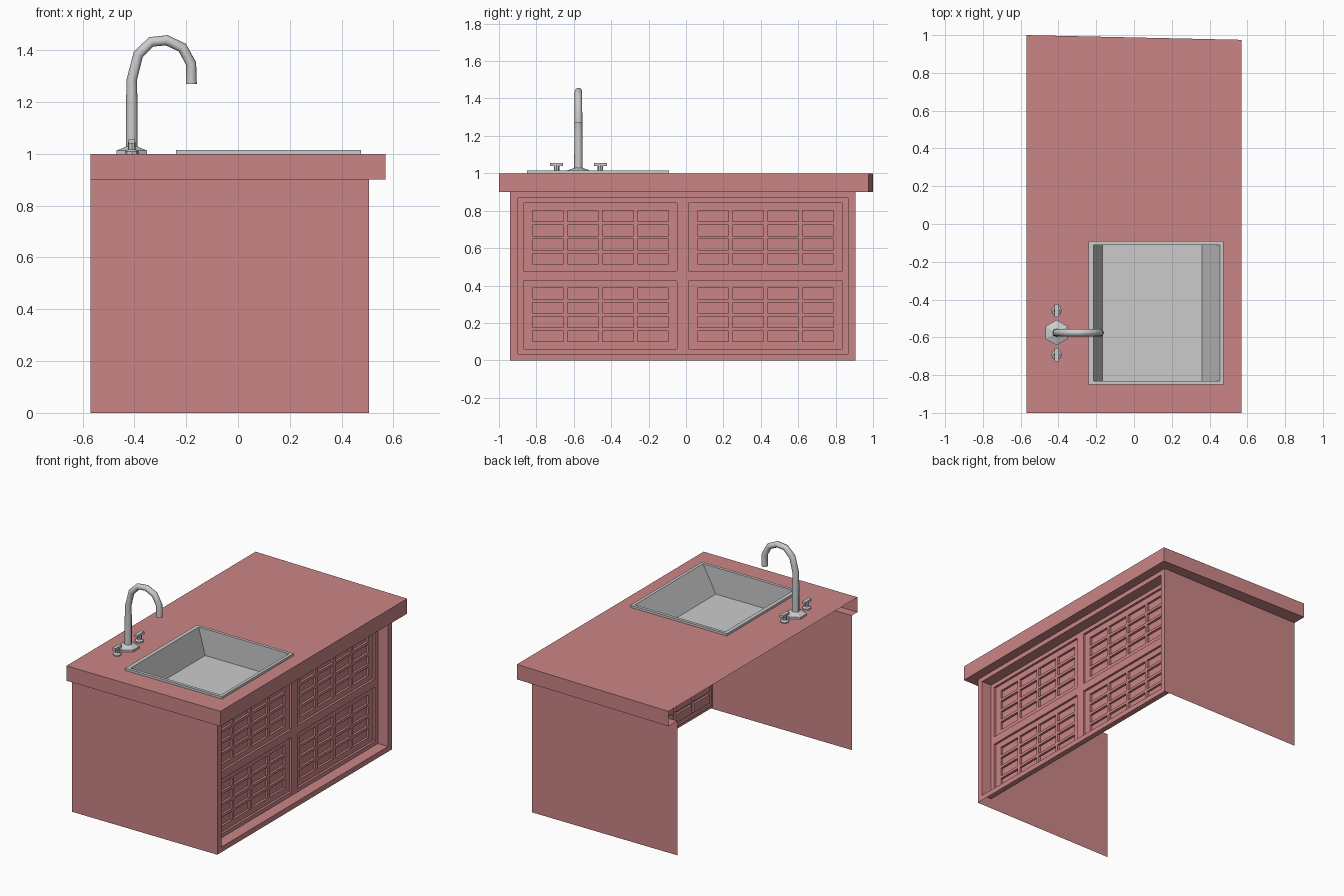
import bpy, bmesh, math
from mathutils import Vector

if "Cube" in bpy.data.objects:
    bpy.data.objects.remove(bpy.data.objects["Cube"])

red = bpy.data.materials.new("red_paint")
red.diffuse_color = (0.60, 0.235, 0.24, 1)
red.use_nodes = True
red.node_tree.nodes["Principled BSDF"].inputs["Base Color"].default_value = red.diffuse_color


def make(name, bm, mat=None):
    me = bpy.data.meshes.new(name)
    bmesh.ops.remove_doubles(bm, verts=bm.verts, dist=0.0005)
    bm.to_mesh(me)
    bm.free()
    ob = bpy.data.objects.new(name, me)
    bpy.context.collection.objects.link(ob)
    if mat:
        me.materials.append(mat)
    return ob


def face(bm, *pts):
    return bm.faces.new([bm.verts.new(p) for p in pts])


# shared sizes
BACK, EDGE = -0.57, 0.57          # counter x range
FRONT_Y, REAR_Y = -0.94, 0.905    # cabinet side walls
CAB_X, CAB_Z = 0.505, 0.9
HOLE = (-0.214, 0.455, -0.83, -0.11)


# counter top: open-backed shell with a sink opening and a slightly skewed end
def end_y(x):
    return 1.0 - 0.025 * (x - BACK) / (EDGE - BACK)


bm = bmesh.new()
xs = [BACK, HOLE[0], HOLE[1], EDGE]
for i in range(3):
    a, b = xs[i], xs[i + 1]
    rows = [(-1, -1), (HOLE[2],) * 2, (HOLE[3],) * 2, (end_y(a), end_y(b))]
    for j in range(3):
        if (i, j) != (1, 1):
            (p, q), (r, s) = rows[j], rows[j + 1]
            face(bm, (a, p, 1), (b, q, 1), (b, s, 1), (a, r, 1))
outer = [(BACK, -1), (EDGE, -1), (EDGE, end_y(EDGE)), (BACK, 1.0)]
inner = [(BACK, FRONT_Y), (CAB_X, FRONT_Y), (CAB_X, REAR_Y), (BACK, REAR_Y)]
for k in range(3):
    (ax, ay), (bx, by) = outer[k], outer[k + 1]
    (cx, cy), (dx, dy) = inner[k], inner[k + 1]
    face(bm, (ax, ay, CAB_Z), (bx, by, CAB_Z), (bx, by, 1), (ax, ay, 1))
    face(bm, (ax, ay, CAB_Z), (cx, cy, CAB_Z), (dx, dy, CAB_Z), (bx, by, CAB_Z))
make("counter_top", bm, red)

# side walls: single sheets
for name, y in (("front_wall", FRONT_Y), ("rear_wall", REAR_Y)):
    bm = bmesh.new()
    f = face(bm, (BACK, y, 0), (CAB_X, y, 0), (CAB_X, y, CAB_Z), (BACK, y, CAB_Z))
    if y > 0:
        f.normal_flip()
    make(name, bm, red)

# panelled side: frame, recess, four panels, sixteen small tiles in each
recess = [(-0.898, 0.866, 0.035, 0.869)]
panels, tiles = [], []
for y0, y1, ty in ((-0.869, -0.048, -0.82), (0.013, 0.837, 0.062)):
    for z0, z1, tz in ((0.061, 0.425, 0.10), (0.479, 0.842, 0.514)):
        panels.append((y0, y1, z0, z1))
        for i in range(4):
            for j in range(4):
                u, v = ty + 0.187 * i, tz + 0.076 * j
                tiles.append((u, u + 0.165, v, v + 0.058))
layers = [(recess, 0.075), (panels, 0.015), (tiles, 0.015)]
rects = recess + panels + tiles
ys = sorted({round(v, 4) for r in rects for v in r[:2]} | {FRONT_Y, REAR_Y})
zs = sorted({round(v, 4) for r in rects for v in r[2:]} | {0, CAB_Z})


def cell_x(i, j):
    y, z = (ys[i] + ys[i + 1]) / 2, (zs[j] + zs[j + 1]) / 2
    return CAB_X - sum(d for group, d in layers
                       if any(a < y < b and c < z < e for a, b, c, e in group))


bm = bmesh.new()
for i in range(len(ys) - 1):
    for j in range(len(zs) - 1):
        x, y0, y1, z0, z1 = cell_x(i, j), ys[i], ys[i + 1], zs[j], zs[j + 1]
        face(bm, (x, y0, z0), (x, y1, z0), (x, y1, z1), (x, y0, z1))
        if i < len(ys) - 2:
            w = cell_x(i + 1, j)
            if abs(w - x) > 1e-4:
                face(bm, (x, y1, z0), (w, y1, z0), (w, y1, z1), (x, y1, z1))
        if j < len(zs) - 2:
            w = cell_x(i, j + 1)
            if abs(w - x) > 1e-4:
                face(bm, (x, y0, z1), (x, y1, z1), (w, y1, z1), (w, y0, z1))
bmesh.ops.remove_doubles(bm, verts=bm.verts, dist=0.0005)
bmesh.ops.recalc_face_normals(bm, faces=bm.faces)
bm.normal_update()
if sum(f.normal.x * f.calc_area() for f in bm.faces) < 0:
    bmesh.ops.reverse_faces(bm, faces=bm.faces)
make("panelled_side", bm, red)

# sink: raised rim and a basin with two sloping ends
bm = bmesh.new()
loops = [(-0.24, 0.475, -0.85, -0.09, 1.0), (-0.24, 0.475, -0.85, -0.09, 1.015),
         (*HOLE, 1.015), (-0.166, 0.36, -0.83, -0.11, 0.837)]
rings = [[(a, c, z), (b, c, z), (b, d, z), (a, d, z)] for a, b, c, d, z in loops]
for lo, hi in zip(rings, rings[1:]):
    for k in range(4):
        n = (k + 1) % 4
        face(bm, lo[k], lo[n], hi[n], hi[k])
face(bm, *rings[-1])
make("sink", bm)

# faucet: swept pipe on a six-sided foot
FX, FY = -0.41, -0.575
path = [(FX, 1.0, 1.15), (FX, 1.2, 1.1), (FX, 1.285, 1), (-0.385, 1.383, 1),
        (-0.335, 1.432, 1), (-0.275, 1.438, 1), (-0.215, 1.41, 1),
        (-0.181, 1.348, 1), (-0.18, 1.27, 1.05)]
cu = bpy.data.curves.new("faucet_pipe", 'CURVE')
cu.dimensions = '3D'
cu.bevel_depth = 0.02
cu.bevel_resolution = 2
cu.use_fill_caps = True
sp = cu.splines.new('POLY')
sp.points.add(len(path) - 1)
for p, (x, z, r) in zip(sp.points, path):
    p.co = (x, FY, z, 1)
    p.radius = r
bpy.context.collection.objects.link(bpy.data.objects.new("faucet_pipe", cu))


def lathe(name, x, y, profile, sides):
    bm = bmesh.new()
    rings = [[(x + r * math.sin(math.tau * k / sides), y + r * math.cos(math.tau * k / sides), z)
              for k in range(sides)] for r, z in profile]
    for lo, hi in zip(rings, rings[1:]):
        for k in range(sides):
            n = (k + 1) % sides
            face(bm, lo[n], lo[k], hi[k], hi[n])
    face(bm, *reversed(rings[-1]))
    return make(name, bm)


lathe("faucet_foot", FX, FY, [(0.067, 1.0), (0.067, 1.013), (0.03, 1.026), (0.022, 1.03)], 6)

# tap handles: flanged stem with a cross bar
for side, s in (("front", -1), ("rear", 1)):
    y = FY + s * 0.117
    lathe(side + "_tap_stem", FX, y, [(0.027, 1.0), (0.027, 1.008), (0.015, 1.016), (0.015, 1.045)], 8)
    bm = bmesh.new()
    bmesh.ops.create_cube(bm, size=1)
    for v in bm.verts:
        v.co = Vector((FX, y, 1.048)) + v.co * Vector((0.024, 0.07, 0.016))
    make(side + "_tap_bar", bm)
